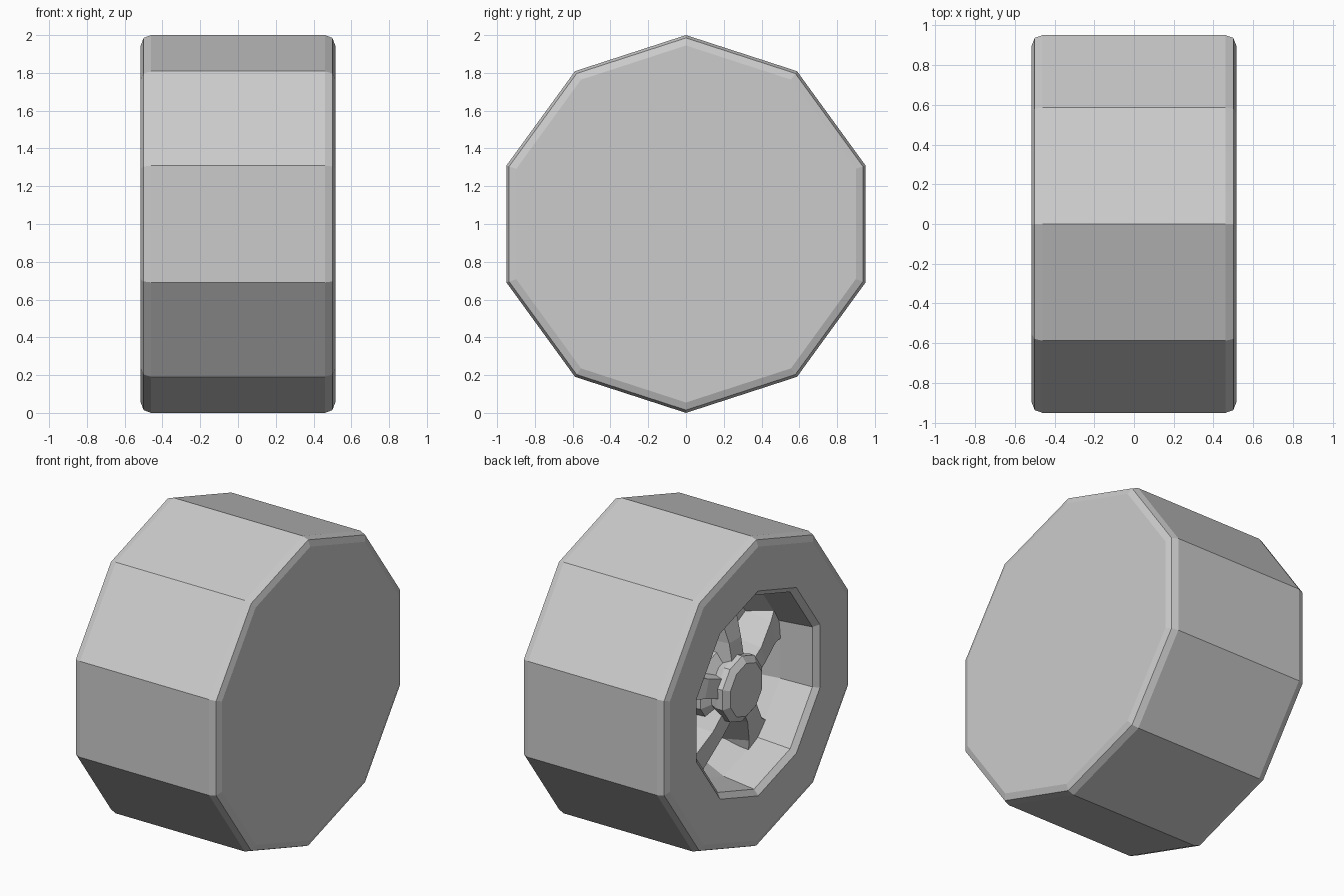
import bpy, bmesh
from math import sin, cos, pi

if "Cube" in bpy.data.objects:
    bpy.data.objects.remove(bpy.data.objects["Cube"])

CENTRE_Z = 1.0
SIDES = 10


def finish(bm, name):
    bmesh.ops.recalc_face_normals(bm, faces=bm.faces)
    mesh = bpy.data.meshes.new(name)
    bm.to_mesh(mesh)
    bm.free()
    obj = bpy.data.objects.new(name, mesh)
    bpy.context.collection.objects.link(obj)
    return obj


def point(x, r, a, side=0.0):
    # Polar position around the axle; side is a tangential offset
    return (x, r * cos(a) - side * sin(a), CENTRE_Z + r * sin(a) + side * cos(a))


def lathe(name, profile):
    # Revolve (x, radius) points around the axle and cap both ends
    bm = bmesh.new()
    rings = [[bm.verts.new(point(x, r, pi / 2 + 2 * pi * k / SIDES))
              for k in range(SIDES)] for x, r in profile]
    for a, b in zip(rings, rings[1:]):
        for k in range(SIDES):
            n = (k + 1) % SIDES
            bm.faces.new((a[k], a[n], b[n], b[k]))
    bm.faces.new(rings[0])
    bm.faces.new(rings[-1])
    return finish(bm, name)


def spoke(name, a, sections):
    # Trapezoid sections: radius, front x, back x, front half-width, back half-width
    bm = bmesh.new()
    loops = []
    for r, xf, xb, wf, wb in sections:
        loops.append([bm.verts.new(point(x, r, a, s)) for x, s in
                      ((xf, -wf), (xf, wf), (xb, wb), (xb, -wb))])
    for p, q in zip(loops, loops[1:]):
        for k in range(4):
            n = (k + 1) % 4
            bm.faces.new((p[k], p[n], q[n], q[k]))
    bm.faces.new(loops[0])
    bm.faces.new(loops[-1])
    return finish(bm, name)


# Tyre with closed outer face and dished rim on the -x side
lathe("tyre_and_rim", [
    (0.515, 0.945), (0.50, 0.985), (0.46, 1.0),
    (-0.46, 1.0), (-0.50, 0.985), (-0.515, 0.945),
    (-0.515, 0.66), (-0.485, 0.625), (-0.27, 0.60), (-0.12, 0.53)])

# Hub with flange and chamfered cap
lathe("hub", [(-0.10, 0.27), (-0.27, 0.25), (-0.31, 0.19),
              (-0.36, 0.21), (-0.40, 0.21), (-0.43, 0.17)])

# Five spokes sloping back from hub to rim
for i in range(5):
    spoke("spoke_%d" % (i + 1), pi / 2 + 2 * pi * i / 5, [
        (0.12, -0.38, -0.10, 0.06, 0.10),
        (0.30, -0.35, -0.10, 0.06, 0.09),
        (0.50, -0.29, -0.10, 0.08, 0.12),
        (0.62, -0.26, -0.10, 0.13, 0.18)])
